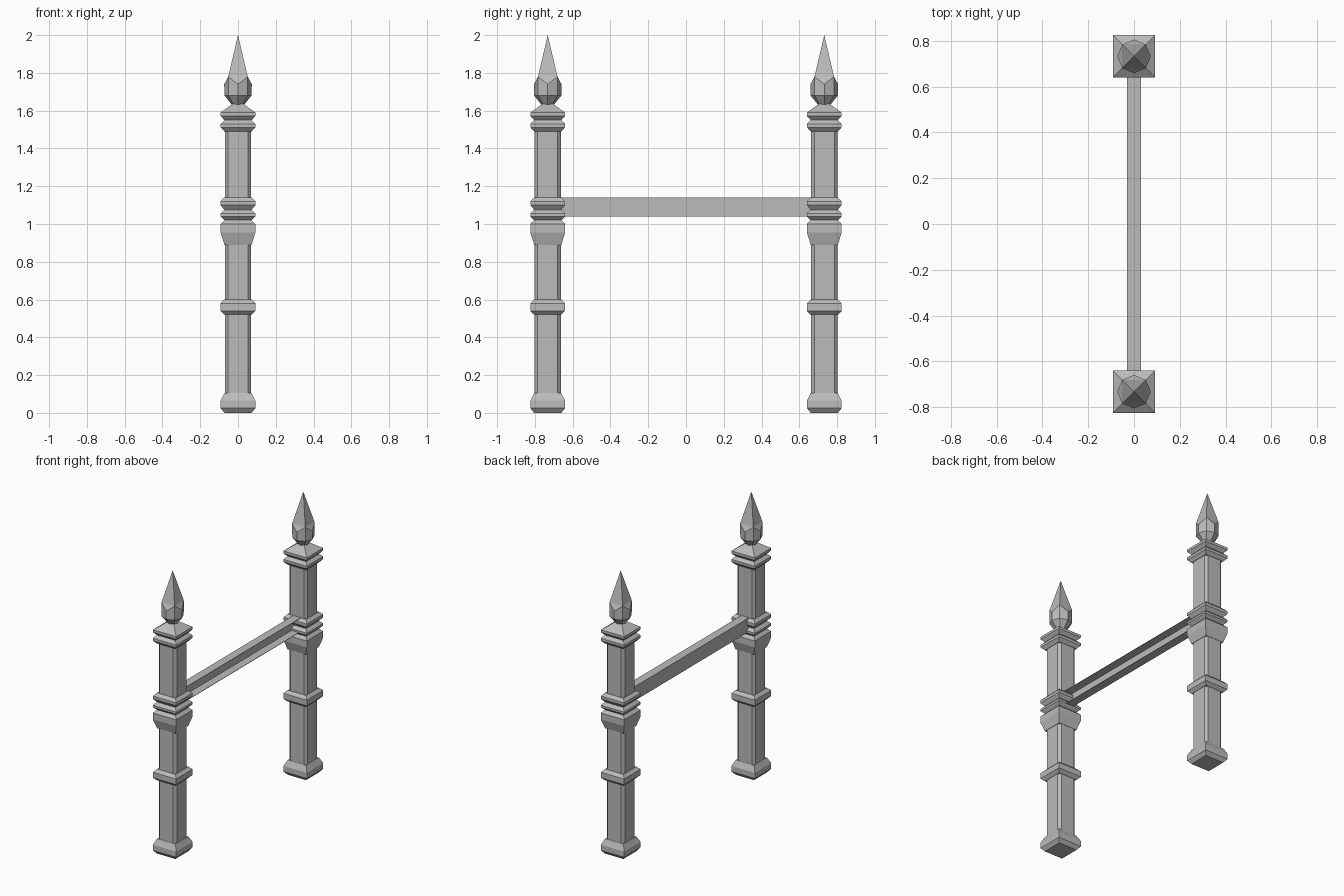
import bpy
import bmesh
from math import cos, sin, pi

cube = bpy.data.objects.get("Cube")
if cube:
    bpy.data.objects.remove(cube, do_unlink=True)

# Single stone grey
stone = bpy.data.materials.new("stone grey")
stone.use_nodes = True
GREY = (0.5, 0.5, 0.5, 1)
stone.diffuse_color = GREY
stone.node_tree.nodes["Principled BSDF"].inputs["Base Color"].default_value = GREY

POST_Y = 0.732   # distance of each post from the middle
WIDE = 0.092     # half width of the mouldings
SLIM = 0.072     # half width where mouldings meet the shaft


def add_object(name, bm, y=0.0):
    bmesh.ops.recalc_face_normals(bm, faces=bm.faces)
    mesh = bpy.data.meshes.new(name)
    bm.to_mesh(mesh)
    bm.free()
    mesh.materials.append(stone)
    obj = bpy.data.objects.new(name, mesh)
    obj.location.y = y
    bpy.context.collection.objects.link(obj)
    return obj


def loft(bm, rings):
    """Join rings of points with quads and cap both ends."""
    loops = [[bm.verts.new(p) for p in ring] for ring in rings]
    n = len(loops[0])
    for low, high in zip(loops, loops[1:]):
        for i in range(n):
            j = (i + 1) % n
            bm.faces.new((low[i], low[j], high[j], high[i]))
    bm.faces.new(loops[0][::-1])
    bm.faces.new(loops[-1])


def square(h, z):
    return [(-h, -h, z), (h, -h, z), (h, h, z), (-h, h, z)]


def moulding(name, profile, y):
    bm = bmesh.new()
    loft(bm, [square(h, z) for h, z in profile])
    add_object(name, bm, y)


def shaft(name, y):
    """Square column with chamfered corners."""
    a, b = 0.07, 0.053
    outline = [(-b, -a), (b, -a), (a, -b), (a, b), (b, a), (-b, a), (-a, b), (-a, -b)]
    bm = bmesh.new()
    loft(bm, [[(x, w, z) for x, w in outline] for z in (0.03, 1.6)])
    add_object(name, bm, y)


def octagon(bm, r, z_axis, z_diagonal):
    return [bm.verts.new((r * cos(i * pi / 4), r * sin(i * pi / 4),
                          z_diagonal if i % 2 else z_axis)) for i in range(8)]


def finial(name, y):
    """Faceted bulb rising to a four-sided spike."""
    bm = bmesh.new()
    foot = octagon(bm, 0.032, 1.63, 1.63)
    belly = octagon(bm, 0.072, 1.68, 1.68)
    shoulder = octagon(bm, 0.073, 1.74, 1.78)
    tip = bm.verts.new((0, 0, 2))
    for low, high in ((foot, belly), (belly, shoulder)):
        for i in range(8):
            j = (i + 1) % 8
            bm.faces.new((low[i], low[j], high[j], high[i]))
    for i in range(0, 8, 2):
        before, after = shoulder[i - 1], shoulder[i + 1]
        bm.faces.new((before, shoulder[i], after))
        bm.faces.new((before, after, tip))
    bm.faces.new(foot[::-1])
    add_object(name, bm, y)


# Moulding name: (half width, height) steps
MOULDINGS = {
    "base": [(SLIM, 0), (WIDE, 0.025), (WIDE, 0.065), (SLIM, 0.105)],
    "lower_collar": [(SLIM, 0.52), (WIDE, 0.54), (WIDE, 0.58), (SLIM, 0.6)],
    "bracket": [(SLIM, 0.89), (WIDE, 0.955), (WIDE, 1.0), (SLIM, 1.02)],
    "middle_ring_low": [(SLIM, 1.02), (WIDE, 1.04), (WIDE, 1.055), (SLIM, 1.075)],
    "middle_ring_high": [(SLIM, 1.075), (WIDE, 1.1), (WIDE, 1.12), (SLIM, 1.14)],
    "top_ring": [(SLIM, 1.49), (WIDE, 1.512), (WIDE, 1.53), (SLIM, 1.55)],
    "cap": [(SLIM, 1.55), (WIDE, 1.572), (WIDE, 1.59), (0.025, 1.638)],
}

# Two matching posts
for side, y in (("front", -POST_Y), ("back", POST_Y)):
    shaft(side + "_shaft", y)
    for part, steps in MOULDINGS.items():
        moulding(side + "_" + part, steps, y)
    finial(side + "_finial", y)

# Channel-shaped crossbeam, open towards the left side
x, t, low, high = 0.03, 0.003, 1.04, 1.14
section = [(x, low), (x, low + t), (t - x, low + t), (t - x, high - t),
           (x, high - t), (x, high), (-x, high), (-x, low)]
bm = bmesh.new()
loft(bm, [[(px, y, pz) for px, pz in section] for y in (-0.67, 0.67)])
add_object("crossbeam", bm)
